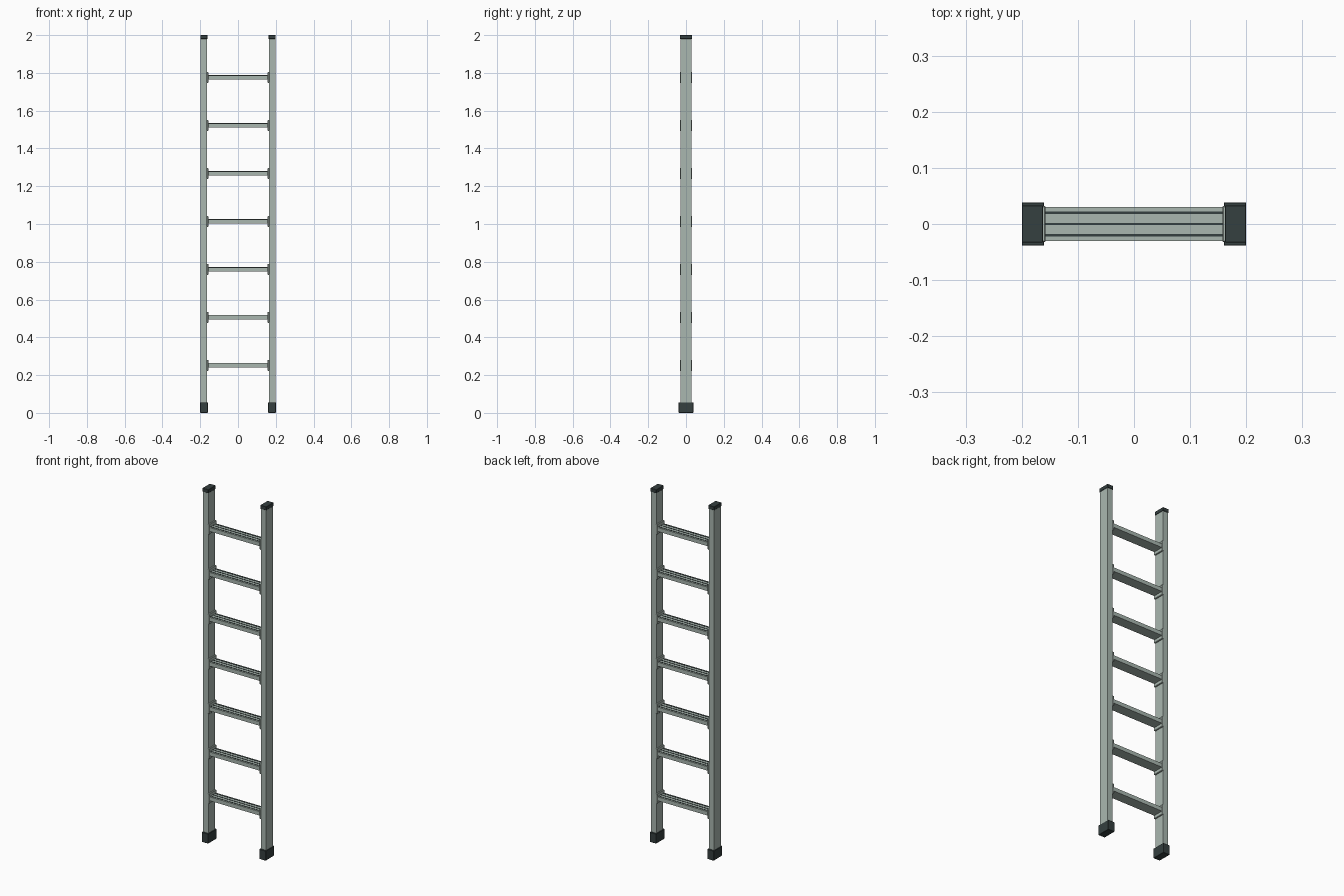
import bpy
import bmesh

cube = bpy.data.objects.get("Cube")
if cube:
    bpy.data.objects.remove(cube, do_unlink=True)


def make_material(name, rgb):
    mat = bpy.data.materials.new(name)
    mat.use_nodes = True
    mat.diffuse_color = (*rgb, 1)
    mat.node_tree.nodes["Principled BSDF"].inputs["Base Color"].default_value = (*rgb, 1)
    return mat


metal = make_material("grey green metal", (0.40, 0.475, 0.435))
rubber = make_material("dark rubber", (0.035, 0.05, 0.05))


def box(name, center, size, mat, bevel=0):
    bm = bmesh.new()
    bmesh.ops.create_cube(bm, size=1)
    bmesh.ops.scale(bm, vec=size, verts=bm.verts)
    bmesh.ops.translate(bm, vec=center, verts=bm.verts)
    if bevel:
        bmesh.ops.bevel(bm, geom=bm.edges[:], offset=bevel, segments=1, affect='EDGES')
    mesh = bpy.data.meshes.new(name)
    bm.to_mesh(mesh)
    bm.free()
    mesh.materials.append(mat)
    obj = bpy.data.objects.new(name, mesh)
    bpy.context.collection.objects.link(obj)


RUNGS = [0.252 + 0.254 * i for i in range(7)]

for side, s in (("left", 1), ("right", -1)):
    # rail with rubber foot and end cap
    box(side + "_rail", (s * 0.181, 0, 1.01), (0.033, 0.06, 1.95), metal)
    box(side + "_foot", (s * 0.18, 0, 0.0275), (0.04, 0.077, 0.055), rubber, 0.001)
    box(side + "_cap", (s * 0.181, 0, 1.99), (0.037, 0.066, 0.02), rubber, 0.001)
    # plates joining the rungs to the rail
    for i, z in enumerate(RUNGS):
        box(f"{side}_bracket_{i + 1}", (s * 0.162, 0, z), (0.009, 0.065, 0.058), metal, 0.002)

# rungs with anti slip strips on the tread
for i, z in enumerate(RUNGS):
    box(f"rung_{i + 1}", (0, 0, z), (0.32, 0.06, 0.022), metal)
    for j, y in enumerate((-0.02, 0, 0.02)):
        box(f"tread_strip_{i + 1}_{j + 1}", (0, y, z + 0.011), (0.316, 0.004, 0.003), rubber)
